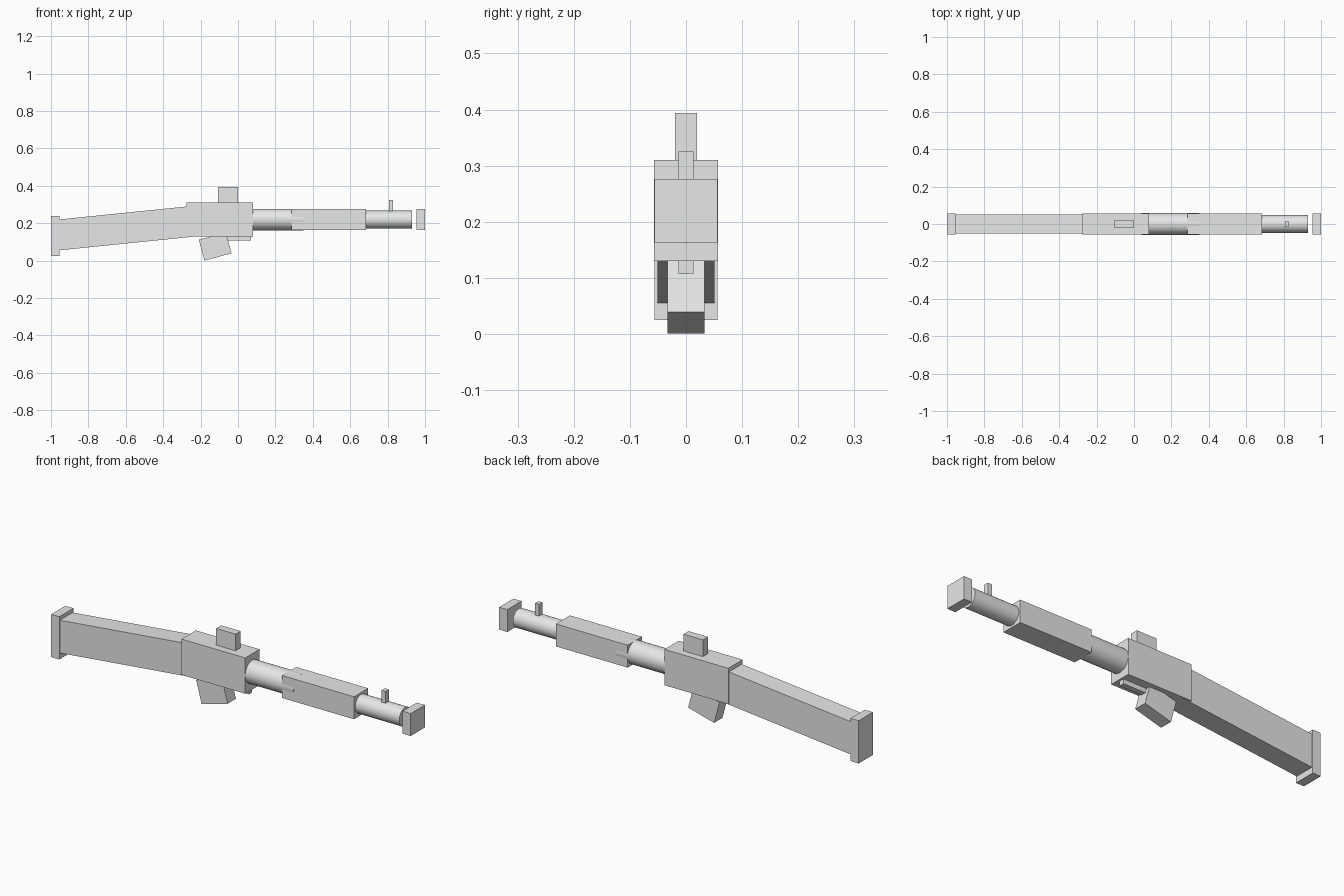
import bpy
from math import radians

cube = bpy.data.objects.get("Cube")
if cube:
    bpy.data.objects.remove(cube, do_unlink=True)

grey = bpy.data.materials.new("plain_grey")
grey.use_nodes = True
colour = (0.8, 0.8, 0.8, 1)
grey.diffuse_color = colour
grey.node_tree.nodes["Principled BSDF"].inputs["Base Color"].default_value = colour


def finish(name):
    obj = bpy.context.object
    obj.name = name
    obj.data.materials.append(grey)
    return obj


def box(name, x, z, half_width, tilt=0):
    """Box spanning x and z ranges, centred on y, tilted nose-up in degrees."""
    bpy.ops.mesh.primitive_cube_add(size=1, location=(sum(x) / 2, 0, sum(z) / 2))
    obj = finish(name)
    obj.scale = (x[1] - x[0], 2 * half_width, z[1] - z[0])
    bpy.ops.object.transform_apply(location=False, rotation=False, scale=True)
    obj.rotation_euler.y = radians(-tilt)


def tube(name, x, radius):
    """Round bar along x on the bore line."""
    bpy.ops.mesh.primitive_cylinder_add(
        vertices=32, radius=radius, depth=x[1] - x[0],
        location=(sum(x) / 2, 0, 0.22), rotation=(0, radians(90), 0))
    finish(name)
    bpy.ops.object.shade_smooth_by_angle(angle=radians(30))


# Rear half
box("butt_plate", (-1.0, -0.955), (0.025, 0.24), 0.056)
box("stock", (-0.98, -0.18), (0.094, 0.258), 0.051, tilt=5.8)
box("receiver", (-0.275, 0.08), (0.13, 0.31), 0.057)
box("rear_sight", (-0.108, 0.0), (0.30, 0.394), 0.02)

# Underside
box("magazine", (-0.197, -0.047), (0.018, 0.133), 0.033, tilt=15)
box("trigger_block", (-0.07, 0.07), (0.107, 0.14), 0.013)

# Front half
tube("barrel_sleeve", (0.04, 0.35), 0.0575)
box("fore_end", (0.285, 0.685), (0.163, 0.276), 0.056)
tube("barrel", (0.30, 0.93), 0.047)
box("front_sight", (0.808, 0.83), (0.25, 0.325), 0.013)
box("muzzle_block", (0.955, 1.0), (0.163, 0.276), 0.056)
